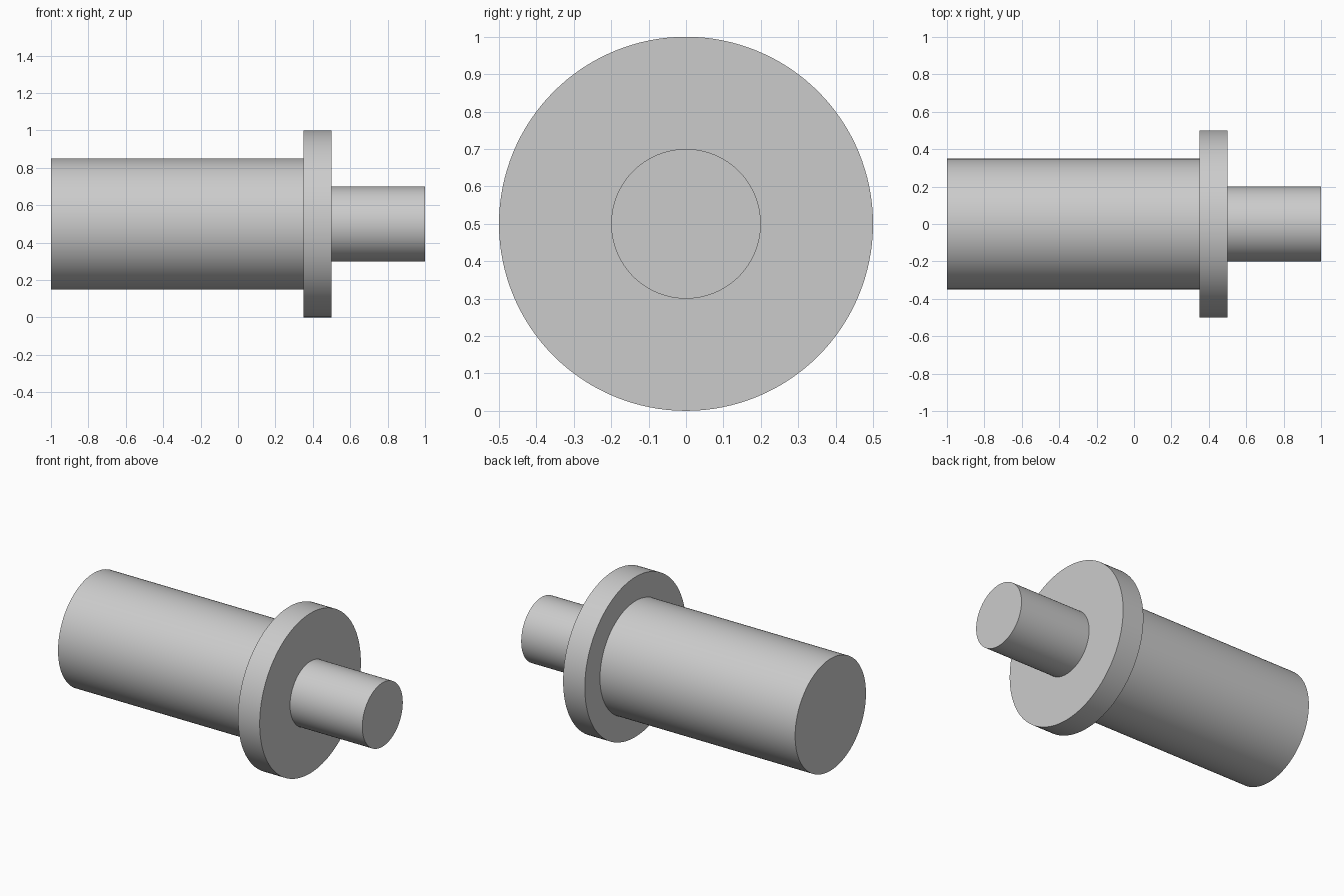
import bpy, bmesh, math
from mathutils import Vector

if "Cube" in bpy.data.objects:
    bpy.data.objects.remove(bpy.data.objects["Cube"])

SEGMENTS = 128
AXIS_Z = 0.5

grey = bpy.data.materials.new("plain grey")
grey.diffuse_color = (0.6, 0.6, 0.6, 1.0)
grey.use_nodes = True
grey.node_tree.nodes["Principled BSDF"].inputs["Base Color"].default_value = grey.diffuse_color

# Half profile of the turned part: (x along the axis, radius)
profile = [
    (-1.0, 0.0), (-1.0, 0.35),   # thick shaft
    (0.35, 0.35), (0.35, 0.5),   # flange
    (0.5, 0.5), (0.5, 0.2),      # thin spigot
    (1.0, 0.2), (1.0, 0.0),
]

# Spin the profile around the x axis
bm = bmesh.new()
verts = [bm.verts.new((x, 0, AXIS_Z + r)) for x, r in profile]
edges = [bm.edges.new(pair) for pair in zip(verts, verts[1:])]
bmesh.ops.spin(bm, geom=verts + edges, cent=(0, 0, AXIS_Z), axis=(1, 0, 0),
               angle=math.tau, steps=SEGMENTS, use_merge=False)
bmesh.ops.remove_doubles(bm, verts=bm.verts, dist=1e-4)

# Turn the fans at both ends into single flat caps
for x in (-1.0, 1.0):
    centre = [v for v in bm.verts if (v.co - Vector((x, 0, AXIS_Z))).length < 1e-3]
    bmesh.ops.dissolve_verts(bm, verts=centre)
bmesh.ops.recalc_face_normals(bm, faces=bm.faces)

mesh = bpy.data.meshes.new("flanged_shaft")
bm.to_mesh(mesh)
bm.free()
mesh.materials.append(grey)

shaft = bpy.data.objects.new("flanged_shaft", mesh)
bpy.context.collection.objects.link(shaft)

# Smooth round sides, sharp shoulders
bpy.context.view_layer.objects.active = shaft
shaft.select_set(True)
bpy.ops.object.shade_smooth_by_angle(angle=math.radians(30))
